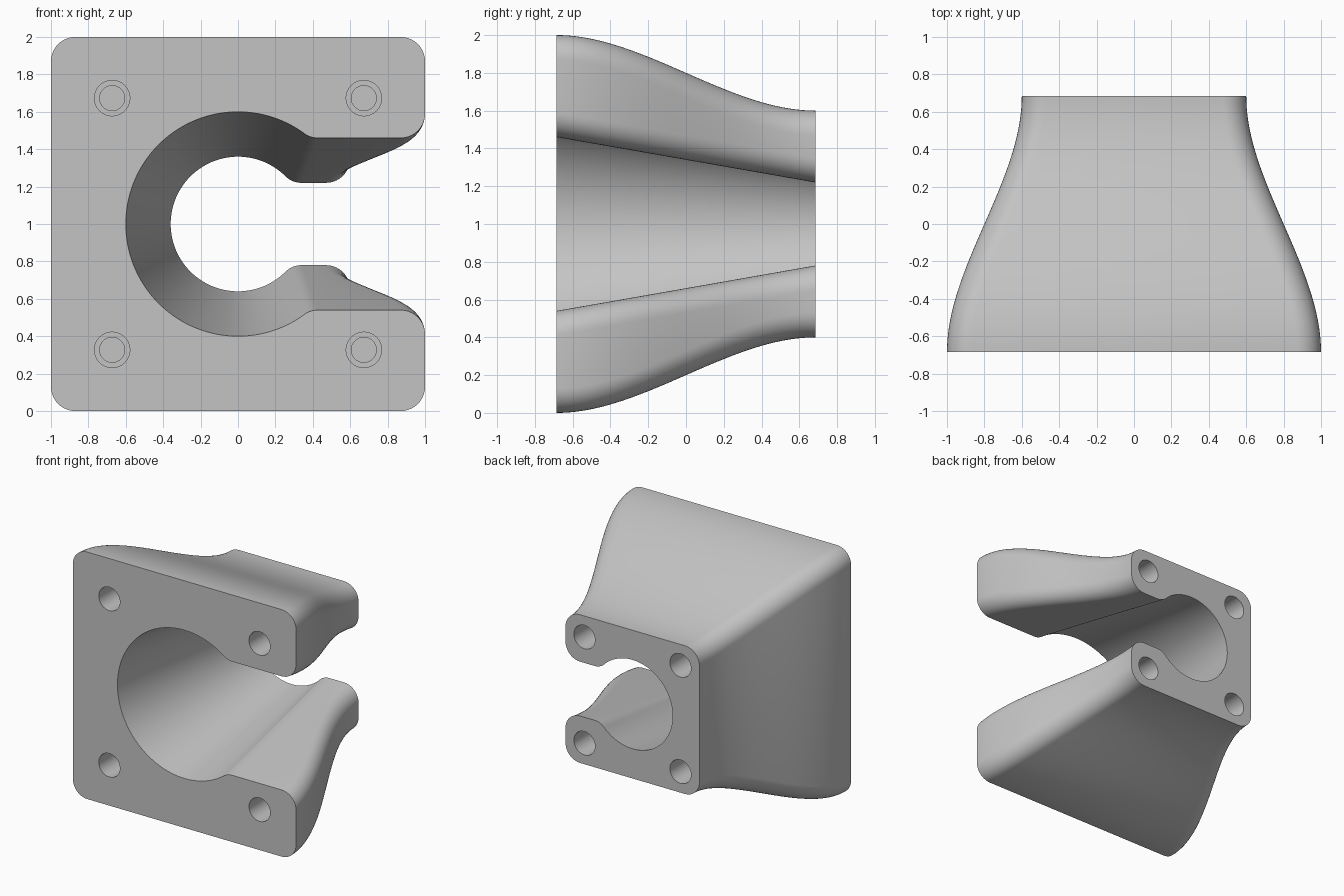
import bpy, bmesh
from math import pi, sin, cos, atan2, sqrt, radians
from mathutils import Matrix

cube = bpy.data.objects.get("Cube")
if cube:
    bpy.data.objects.remove(cube, do_unlink=True)

HALF_DEPTH = 0.685
CORNER = 0.13      # outer corner and slot edge radius
FILLET = 0.12      # radius between bore and slot
STEPS = 40

gray = bpy.data.materials.new("plain gray")
gray.use_nodes = True
color = (0.55, 0.55, 0.55, 1)
gray.diffuse_color = color
gray.node_tree.nodes["Principled BSDF"].inputs["Base Color"].default_value = color


def arc(cx, cz, r, start, end, n):
    angles = [start + (end - start) * i / n for i in range(n + 1)]
    return [(cx + r * cos(a), cz + r * sin(a)) for a in angles]


def section(t):
    """C-shaped cross-section; t runs from front (0) to back (1)."""
    size = 1 - 0.4 * t * t * (3 - 2 * t)
    bore = 0.6 - 0.24 * t
    slot = 0.46 - 0.24 * t
    fx = sqrt((bore + FILLET) ** 2 - (slot + FILLET) ** 2)
    a = atan2(slot + FILLET, fx)
    k = size - CORNER
    upper = arc(0, 0, bore, pi, a, 48)
    upper += arc(fx, slot + FILLET, FILLET, a - pi, -pi / 2, 8)[1:]
    upper += arc(k, slot + CORNER, CORNER, -pi / 2, 0, 10)
    upper += arc(k, k, CORNER, 0, pi / 2, 10)
    upper += arc(-k, k, CORNER, pi / 2, pi, 10)
    # Mirror the upper half, skipping the shared bore point
    return upper + [(x, -z) for x, z in reversed(upper[1:])]


# Lofted body
bm = bmesh.new()
rings = []
for i in range(STEPS + 1):
    t = i / STEPS
    y = -HALF_DEPTH + 2 * HALF_DEPTH * t
    rings.append([bm.verts.new((x, y, z + 1)) for x, z in section(t)])
count = len(rings[0])
for near, far in zip(rings, rings[1:]):
    for j in range(count):
        k = (j + 1) % count
        bm.faces.new((near[j], near[k], far[k], far[j]))
bm.faces.new(rings[0])
bm.faces.new(rings[-1])
bmesh.ops.recalc_face_normals(bm, faces=bm.faces)
mesh = bpy.data.meshes.new("clamp_body")
bm.to_mesh(mesh)
bm.free()
mesh.materials.append(gray)
body = bpy.data.objects.new("clamp_body", mesh)
bpy.context.collection.objects.link(body)


def hole_cutter(name, spread, face_y, inward):
    """Four stepped blind holes, cut inward from one end face."""
    cut = bmesh.new()
    stations = [(-0.05, 0.095), (0.3, 0.095), (0.3, 0.067), (0.42, 0.067)]
    for sx in (-1, 1):
        for sz in (-1, 1):
            loops = []
            for depth, r in stations:
                pts = arc(sx * spread, 1 + sz * spread, r, 0, 2 * pi, 32)[:-1]
                loops.append([cut.verts.new((x, face_y + inward * depth, z))
                              for x, z in pts])
            for p, q in zip(loops, loops[1:]):
                for j in range(32):
                    k = (j + 1) % 32
                    cut.faces.new((p[j], p[k], q[k], q[j]))
            cut.faces.new(loops[0])
            cut.faces.new(loops[-1])
    bmesh.ops.recalc_face_normals(cut, faces=cut.faces)
    data = bpy.data.meshes.new(name)
    cut.to_mesh(data)
    cut.free()
    data.materials.append(gray)
    obj = bpy.data.objects.new(name, data)
    bpy.context.collection.objects.link(obj)
    return obj


bpy.ops.object.select_all(action="DESELECT")
body.select_set(True)
bpy.context.view_layer.objects.active = body

# Screw holes in both end faces
for cutter in (hole_cutter("front_holes", 0.673, -HALF_DEPTH, 1),
               hole_cutter("back_holes", 0.43, HALF_DEPTH, -1)):
    cutter.hide_render = True
    mod = body.modifiers.new("holes", "BOOLEAN")
    mod.operation = "DIFFERENCE"
    mod.solver = "EXACT"
    mod.object = cutter
    bpy.ops.object.modifier_apply(modifier=mod.name)
    bpy.data.objects.remove(cutter, do_unlink=True)

bpy.ops.object.shade_smooth_by_angle(angle=radians(30))
